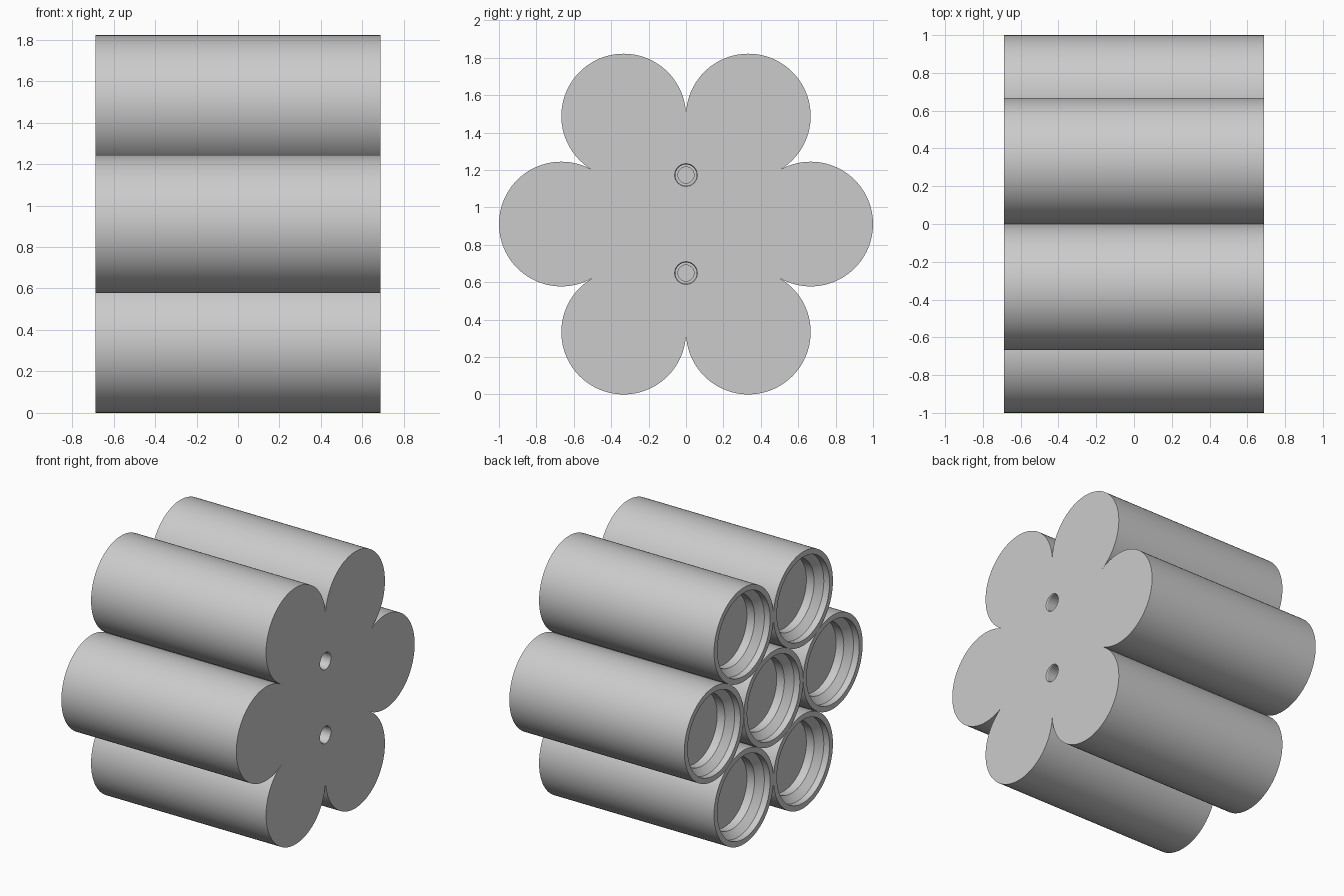
import bpy, bmesh
from math import cos, sin, radians, pi
from mathutils import Vector

cube = bpy.data.objects.get("Cube")
if cube:
    bpy.data.objects.remove(cube, do_unlink=True)

R = 1 / 3            # tube radius
SPACING = 2 * R      # distance between touching tubes
MID_Z = R + SPACING * sin(pi / 3)
HALF = 0.687         # half length along x
PLATE = 0.14         # end plate thickness
SEG = 96

grey = bpy.data.materials.new("light grey")
grey.use_nodes = True
grey.diffuse_color = (0.6, 0.6, 0.6, 1)
grey.node_tree.nodes["Principled BSDF"].inputs["Base Color"].default_value = (0.6, 0.6, 0.6, 1)


def ring(bm, x, r, y, z, n):
    """Circle of vertices around the x axis; a single vertex when r is 0."""
    if r == 0:
        return [bm.verts.new((x, y, z))]
    return [bm.verts.new((x, y + r * cos(2 * pi * i / n), z + r * sin(2 * pi * i / n)))
            for i in range(n)]


def bridge(bm, a, b):
    n = max(len(a), len(b))
    for i in range(n):
        j = (i + 1) % n
        quad = [a[i % len(a)], a[j % len(a)], b[j % len(b)], b[i % len(b)]]
        bm.faces.new(list(dict.fromkeys(quad)))


def lathe(bm, profile, y, z, n):
    """Revolve (x, radius) points about the line through y, z; return the first ring."""
    rings = [ring(bm, x, r, y, z, n) for x, r in profile]
    for a, b in zip(rings, rings[1:]):
        bridge(bm, a, b)
    return rings[0]


def loop_edges(bm, verts):
    edges = []
    for a, b in zip(verts, verts[1:] + verts[:1]):
        edges.append(bm.edges.get((a, b)) or bm.edges.new((a, b)))
    return edges


def finish(bm, name):
    bmesh.ops.recalc_face_normals(bm, faces=bm.faces[:])
    mesh = bpy.data.meshes.new(name)
    bm.to_mesh(mesh)
    bm.free()
    mesh.materials.append(grey)
    mesh.shade_smooth()
    mesh.set_sharp_from_angle(angle=radians(25))
    obj = bpy.data.objects.new(name, mesh)
    bpy.context.collection.objects.link(obj)


# Tubes: solid body with a recess that narrows through a sloped shoulder
tube_profile = [(HALF - PLATE, 0), (HALF - PLATE, R), (-HALF, R), (-HALF, 0.295),
                (-HALF + 0.045, 0.295), (-HALF + 0.09, 0.25),
                (-HALF + 0.15, 0.25), (-HALF + 0.15, 0)]
petals = [k * pi / 3 for k in range(6)]
centres = [(SPACING * cos(a), MID_Z + SPACING * sin(a)) for a in petals]
for i, (y, z) in enumerate([(0, MID_Z)] + centres):
    bm = bmesh.new()
    lathe(bm, tube_profile, y, z, SEG)
    finish(bm, "centre_tube" if i == 0 else f"outer_tube_{i}")

# End plate: flower outline made of one arc per outer tube
outline = []
steps = SEG * 2 // 3
for a, (y, z) in zip(petals, centres):
    for i in range(steps):
        t = a - 2 * pi / 3 + 2 * pi * i / SEG
        outline.append((y + R * cos(t), z + R * sin(t)))

bm = bmesh.new()
front = [bm.verts.new((HALF, y, z)) for y, z in outline]
back = [bm.verts.new((HALF - PLATE, y, z)) for y, z in outline]
bridge(bm, front, back)
face_edges = loop_edges(bm, front)

# Two blind screw holes with a narrow chamfer and a stepped floor
hole_profile = [(HALF, 0.061), (HALF - 0.006, 0.057), (HALF - 0.1, 0.057),
                (HALF - 0.1, 0.043), (HALF - 0.125, 0.043), (HALF - 0.125, 0)]
for side in (-1, 1):
    mouth = lathe(bm, hole_profile, 0, MID_Z + side * 0.262, 48)
    face_edges += loop_edges(bm, mouth)

bmesh.ops.triangle_fill(bm, use_beauty=True, use_dissolve=False,
                        edges=face_edges, normal=Vector((1, 0, 0)))
bmesh.ops.triangle_fill(bm, use_beauty=True, use_dissolve=False,
                        edges=loop_edges(bm, back), normal=Vector((-1, 0, 0)))
finish(bm, "end_plate")
